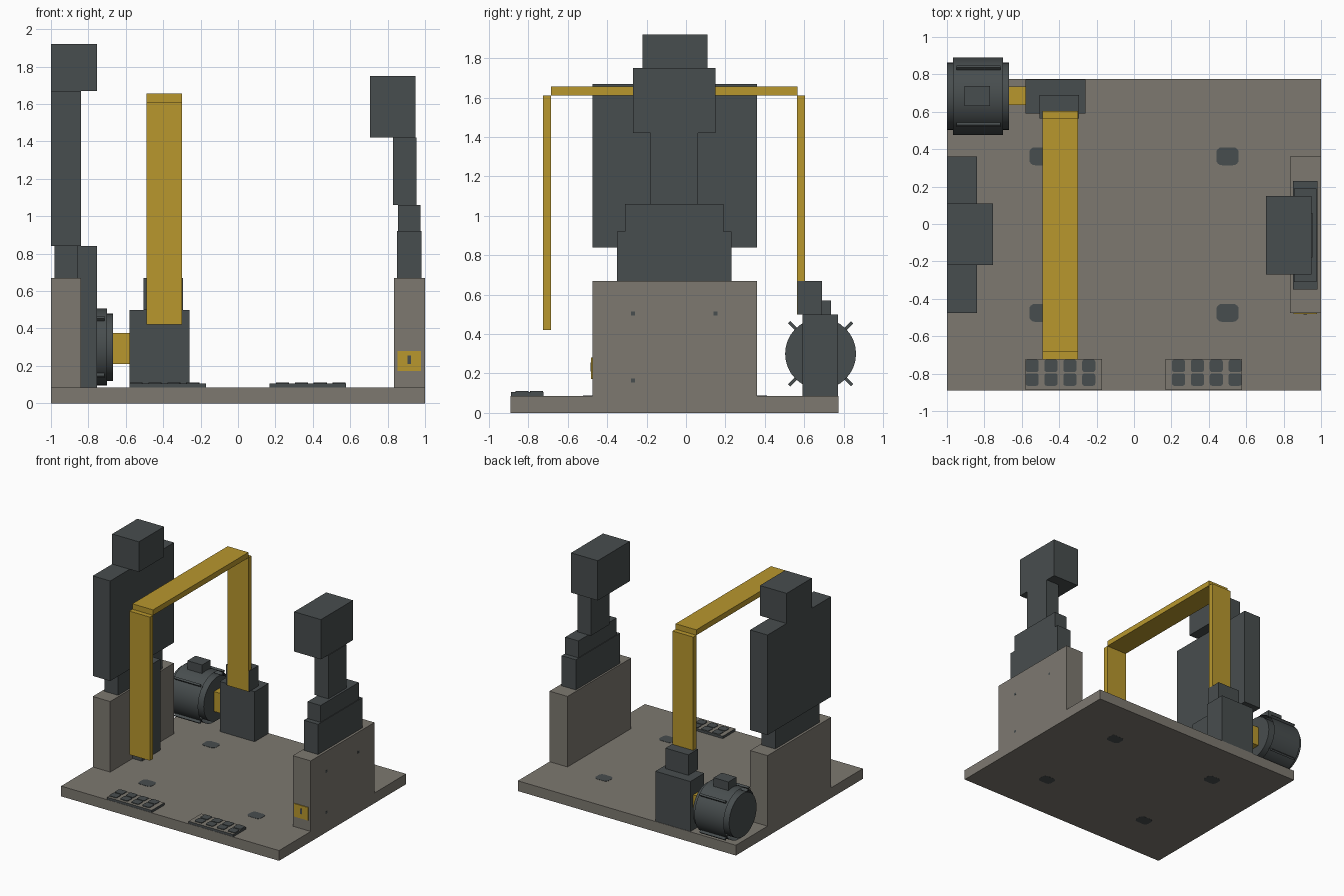
import bpy, bmesh, math
from mathutils import Matrix, Vector

if "Cube" in bpy.data.objects:
    bpy.data.objects.remove(bpy.data.objects["Cube"])


def material(name, rgb):
    m = bpy.data.materials.new(name)
    m.use_nodes = True
    m.diffuse_color = (*rgb, 1)
    m.node_tree.nodes["Principled BSDF"].inputs["Base Color"].default_value = (*rgb, 1)
    return m


GREY = material("warm_grey", (0.205, 0.19, 0.163))
DARK = material("dark_slate", (0.064, 0.075, 0.077))
YELLOW = material("safety_yellow", (0.48, 0.31, 0.027))


def finish(name, bm, *mats):
    mesh = bpy.data.meshes.new(name)
    bm.to_mesh(mesh)
    bm.free()
    for m in mats:
        mesh.materials.append(m)
    ob = bpy.data.objects.new(name, mesh)
    bpy.context.collection.objects.link(ob)
    return ob


def box(name, mat, xs, ys, zs, top=None, round_corners=0):
    """Box from its x, y and z ranges; optional top colour and rounded upright edges."""
    bm = bmesh.new()
    size = Vector((r[1] - r[0] for r in (xs, ys, zs)))
    centre = Vector((sum(r) / 2 for r in (xs, ys, zs)))
    bmesh.ops.create_cube(bm, size=1, matrix=Matrix.Translation(centre) @ Matrix.Diagonal((*size, 1)))
    if round_corners:
        upright = [e for e in bm.edges if abs(e.verts[0].co.z - e.verts[1].co.z) > size.z / 2]
        bmesh.ops.bevel(bm, geom=upright, offset=round_corners, segments=4, profile=0.5, affect='EDGES')
    bm.normal_update()
    if top:
        for f in bm.faces:
            f.material_index = int(f.normal.z > 0.9)
    return finish(name, bm, mat, *([top] if top else []))


def drum(name, mat, radius, xs, centre, caps=True):
    """Smooth cylinder lying along x."""
    bm = bmesh.new()
    place = Matrix.Translation((sum(xs) / 2, *centre)) @ Matrix.Rotation(math.pi / 2, 4, 'Y')
    bmesh.ops.create_cone(bm, cap_ends=caps, segments=32, radius1=radius, radius2=radius,
                          depth=xs[1] - xs[0], matrix=place)
    ob = finish(name, bm, mat)
    bpy.ops.object.select_all(action='DESELECT')
    ob.select_set(True)
    bpy.context.view_layer.objects.active = ob
    bpy.ops.object.shade_smooth_by_angle(angle=math.radians(40))
    return ob


# Base plate with dark mounting slots
FLOOR = 0.085
box("base_plate", GREY, (-1, 1), (-0.89, 0.775), (0, FLOOR))
for side, x in (("left", 0.5), ("right", -0.5)):
    for end, y in (("front", -0.475), ("back", 0.362)):
        box(f"{side}_{end}_slot", DARK, (x - 0.06, x + 0.06), (y - 0.048, y + 0.048),
            (-0.001, FLOOR + 0.002), round_corners=0.03)

# Side pedestals
WALL_Y = (-0.475, 0.36)
box("left_pedestal", GREY, (0.835, 1), WALL_Y, (FLOOR, 0.67))
box("right_pedestal", GREY, (-1, -0.84), WALL_Y, (FLOOR, 0.67))
for i, (y, z) in enumerate(((-0.27, 0.505), (0.15, 0.505), (-0.27, 0.165))):
    box(f"pedestal_bolt_{i}", DARK, (0.99, 1.001), (y - 0.01, y + 0.01), (z - 0.01, z + 0.01))

# Stepped sensor column on the left pedestal
box("left_lower_step", DARK, (0.85, 0.98), (-0.35, 0.23), (0.67, 0.92))
box("left_upper_step", DARK, (0.855, 0.975), (-0.31, 0.19), (0.92, 1.06))
box("left_column", DARK, (0.83, 0.955), (-0.18, 0.06), (1.06, 1.42))
box("left_head", DARK, (0.705, 0.95), (-0.27, 0.15), (1.42, 1.75))

# Tall cabinet on the right pedestal
box("right_neck", DARK, (-0.98, -0.855), (-0.35, 0.23), (0.67, 0.84))
box("right_cabinet", DARK, (-1, -0.84), WALL_Y, (0.84, 1.67))
box("right_head", DARK, (-1, -0.755), (-0.22, 0.11), (1.67, 1.92))
box("right_inner_rail", DARK, (-0.855, -0.755), (-0.18, 0.06), (FLOOR, 0.84))

# Yellow overhead arch
ARCH_X = (-0.49, -0.3)
box("arch_front_post", YELLOW, ARCH_X, (-0.725, -0.685), (0.42, 1.61))
box("arch_beam", YELLOW, ARCH_X, (-0.685, 0.565), (1.61, 1.655))
box("arch_back_post", YELLOW, ARCH_X, (0.564, 0.605), (0.5, 1.61))

# Gearbox carrying the arch
box("gearbox", DARK, (-0.58, -0.26), (0.59, 0.772), (FLOOR, 0.5))
box("gearbox_top", DARK, (-0.505, -0.295), (0.565, 0.69), (0.5, 0.67))
box("drive_coupling", YELLOW, (-0.67, -0.575), (0.637, 0.735), (0.21, 0.375))

# Motor with an open shell, diagonal fins and a terminal box
AXIS = (0.683, 0.3)
drum("motor_body", DARK, 0.18, (-1, -0.667), AXIS)
drum("motor_shell", DARK, 0.206, (-0.968, -0.7), AXIS, caps=False)
for i in range(4):
    fin = box(f"motor_fin_{i}", DARK, (-0.95, -0.715), (-0.008, 0.008), (0.16, 0.226))
    fin.location = (0, *AXIS)
    fin.rotation_euler.x = math.pi / 4 + i * math.pi / 2
box("motor_terminal_box", DARK, (-0.905, -0.77), (0.63, 0.737), (0.45, 0.57))

# Front button strips, each with two rows of four pads
for side, x0 in (("right", -0.58), ("left", 0.168)):
    box(f"{side}_strip", DARK, (x0, x0 + 0.41), (-0.888, -0.722), (FLOOR, 0.105), top=GREY)
    start = x0 if side == "right" else x0 + 0.035
    for col in range(4):
        for row in range(2):
            x, y = start + col * 0.101, -0.865 + row * 0.074
            box(f"{side}_pad_{col}_{row}", DARK, (x, x + 0.07), (y, y + 0.066),
                (0.1, 0.11), round_corners=0.012)

# Warning plate on the front of the left pedestal
box("warning_plate", YELLOW, (0.852, 0.978), (-0.482, -0.474), (0.172, 0.28))
box("warning_mark", DARK, (0.907, 0.925), (-0.484, -0.48), (0.21, 0.255))
